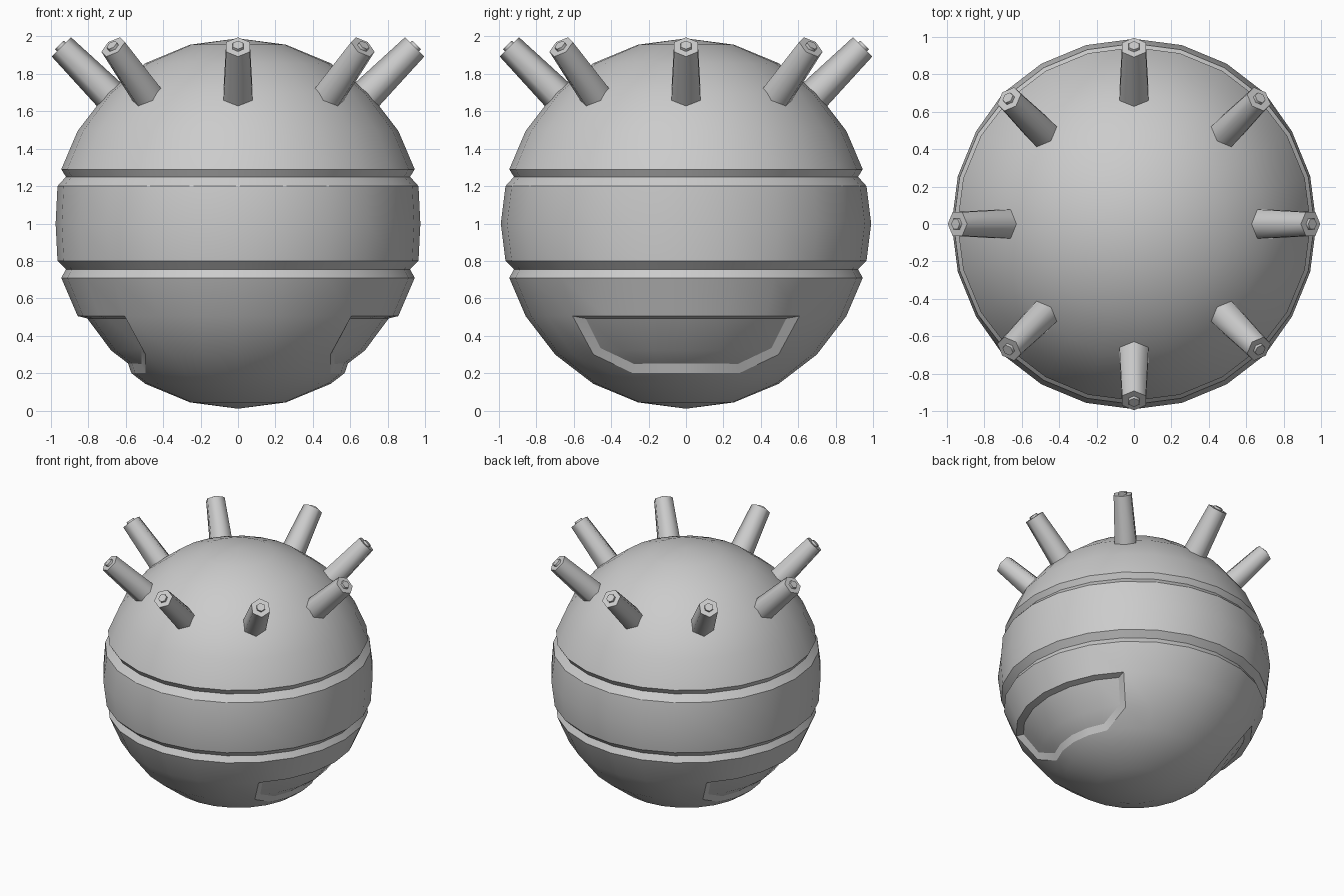
import bpy, bmesh
from math import sin, cos, pi, radians
from mathutils import Matrix, Vector

if "Cube" in bpy.data.objects:
    bpy.data.objects.remove(bpy.data.objects["Cube"])

R, CENTRE, SEGS = 0.99, 1.0, 24

grey = bpy.data.materials.new("plain grey")
grey.use_nodes = True
COLOUR = (0.6, 0.6, 0.6, 1)
grey.diffuse_color = COLOUR
grey.node_tree.nodes["Principled BSDF"].inputs["Base Color"].default_value = COLOUR


def finish(bm, name, angle):
    """Turn a bmesh into a shaded object with the grey material."""
    bmesh.ops.recalc_face_normals(bm, faces=bm.faces)
    mesh = bpy.data.meshes.new(name)
    bm.to_mesh(mesh)
    bm.free()
    mesh.materials.append(grey)
    obj = bpy.data.objects.new(name, mesh)
    bpy.context.collection.objects.link(obj)
    bpy.ops.object.select_all(action="DESELECT")
    obj.select_set(True)
    bpy.context.view_layer.objects.active = obj
    bpy.ops.object.shade_smooth_by_angle(angle=radians(angle))
    return obj


def arc(degrees):
    return (R * cos(radians(degrees)), CENTRE + R * sin(radians(degrees)))


# Ball profile from top to bottom, with two V grooves around a central band
profile = [arc(a) for a in (75, 60, 45, 30)]
profile += [(0.945, 1.29), (0.92, 1.25), (0.965, 1.2), (R, CENTRE)]
profile += [(0.965, 0.8), (0.92, 0.755), (0.945, 0.71)]
profile += [arc(-30), arc(-45), (0.57, 0.2), arc(-60), arc(-75)]
EQUATOR, TOP_ROW = 7, 11

bm = bmesh.new()
rings = []
for i, (r, z) in enumerate(profile):
    ring = []
    for s in range(SEGS):
        a = 2 * pi * s / SEGS
        x, y = r * cos(a), r * sin(a)
        # The band is slightly flattened on both sides
        if i == EQUATOR and abs(y) < 0.52:
            x *= 0.985
        ring.append(bm.verts.new((x, y, z)))
    rings.append(ring)
top = bm.verts.new((0, 0, CENTRE + R))
bottom = bm.verts.new((0, 0, CENTRE - R))

pockets = {0: [], SEGS // 2: []}
for s in range(SEGS):
    t = (s + 1) % SEGS
    bm.faces.new((top, rings[0][s], rings[0][t]))
    bm.faces.new((bottom, rings[-1][t], rings[-1][s]))
    for i in range(len(rings) - 1):
        a, b, c, d = rings[i][s], rings[i + 1][s], rings[i + 1][t], rings[i][t]
        for side, faces in pockets.items():
            step = (s - side + SEGS // 2) % SEGS - SEGS // 2
            if i in (TOP_ROW, TOP_ROW + 1) and -3 <= step < 3:
                # The lower corners of each pocket are cut diagonally
                if i > TOP_ROW and step == 2:
                    faces.append(bm.faces.new((a, b, d)))
                    bm.faces.new((b, c, d))
                elif i > TOP_ROW and step == -3:
                    faces.append(bm.faces.new((a, c, d)))
                    bm.faces.new((a, b, c))
                else:
                    faces.append(bm.faces.new((a, b, c, d)))
                break
        else:
            bm.faces.new((a, b, c, d))

# Shallow sunken pockets low on both sides, with sloped walls
bmesh.ops.recalc_face_normals(bm, faces=bm.faces)
ledge = rings[TOP_ROW][0].co.z
for faces in pockets.values():
    bmesh.ops.inset_region(bm, faces=faces, thickness=0.045, depth=-0.03,
                           use_even_offset=True)
    for v in {v for f in faces for v in f.verts}:
        if v.co.z > ledge - 0.1:
            v.co.z = ledge - 0.012
finish(bm, "ball_body", 25)


# Eight tapered hexagonal spikes, each tipped with a small hexagonal stud
def hex_prism(bm, r1, r2, start, end):
    out = bmesh.ops.create_cone(bm, cap_ends=True, segments=6, radius1=r1,
                                radius2=r2, depth=end - start)
    bmesh.ops.translate(bm, verts=out["verts"],
                        vec=Vector((0, 0, (start + end) / 2)))
    # Put one corner of the hexagon on the outward axis
    low = max(out["verts"], key=lambda v: v.co.x)
    if abs(low.co.y) > 0.001:
        bmesh.ops.rotate(bm, verts=out["verts"], cent=(0, 0, 0),
                         matrix=Matrix.Rotation(pi / 6, 3, "Z"))


for k in range(8):
    bm = bmesh.new()
    hex_prism(bm, 0.093, 0.073, 0.9, 1.335)
    hex_prism(bm, 0.036, 0.032, 1.32, 1.35)
    place = (Matrix.Translation((0, 0, CENTRE))
             @ Matrix.Rotation(k * pi / 4, 4, "Z")
             @ Matrix.Rotation(pi / 4, 4, "Y"))
    bmesh.ops.transform(bm, matrix=place, verts=bm.verts)
    finish(bm, f"spike_{k + 1}", 65)
